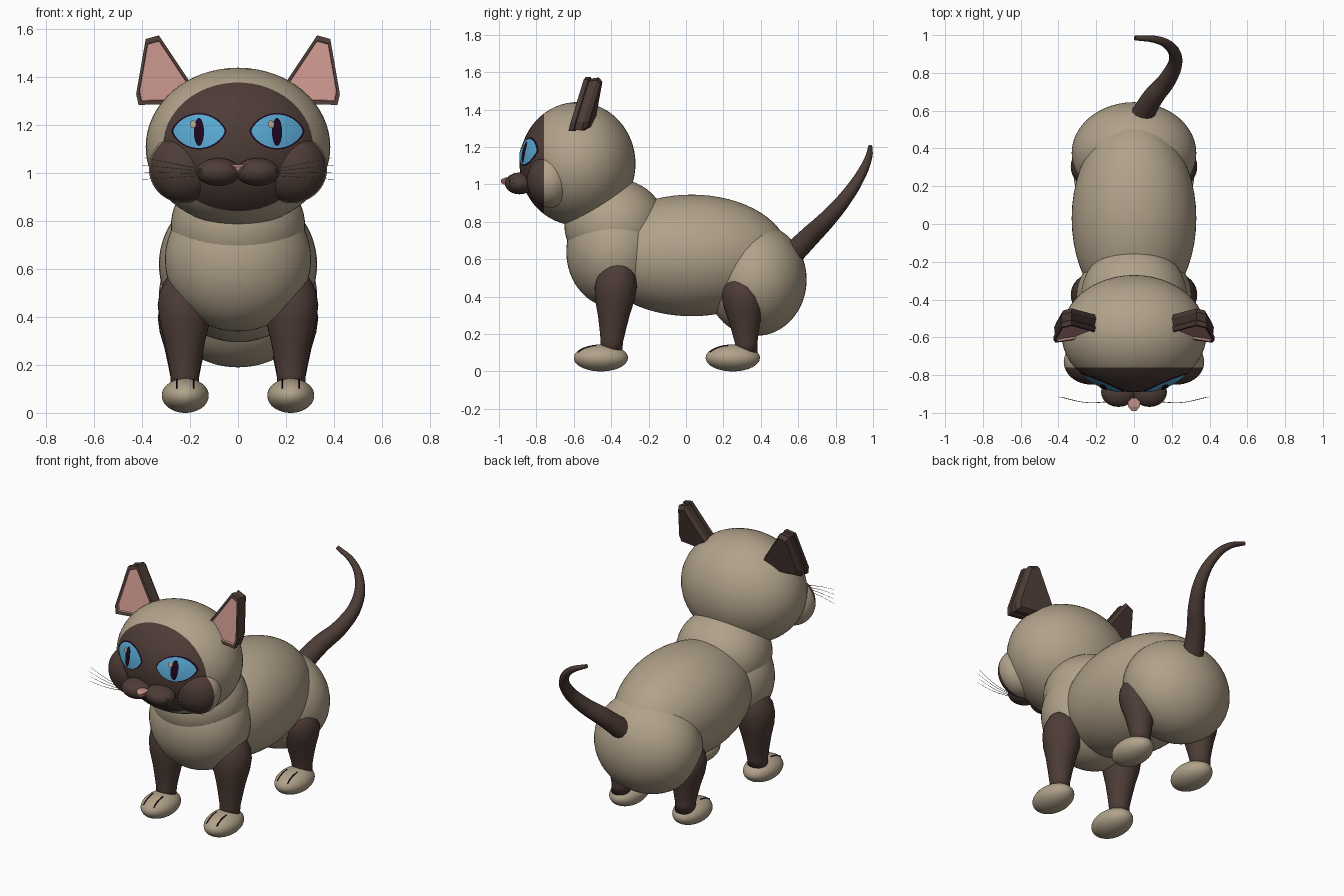
import bpy, bmesh
from math import sin, cos, pi, sqrt
from mathutils import Matrix, Vector

if "Cube" in bpy.data.objects:
    bpy.data.objects.remove(bpy.data.objects["Cube"])


def material(name, color):
    m = bpy.data.materials.new(name)
    m.use_nodes = True
    m.diffuse_color = (*color, 1)
    m.node_tree.nodes["Principled BSDF"].inputs["Base Color"].default_value = (*color, 1)
    return m


CREAM = material("cream fur", (0.44, 0.36, 0.255))
BROWN = material("dark brown fur", (0.075, 0.045, 0.037))
PINK = material("pink skin", (0.55, 0.28, 0.25))
BLUE = material("eye blue", (0.1, 0.4, 0.65))
DARK = material("dark purple", (0.012, 0.002, 0.014))

HEAD = Vector((0, -0.58, 1.11))
HEAD_R = Vector((0.385, 0.31, 0.33))
MASK_Y = -0.76
SIDES = (("left", 1), ("right", -1))


def finish(bm, name, mats, smooth=True):
    bmesh.ops.recalc_face_normals(bm, faces=bm.faces)
    mesh = bpy.data.meshes.new(name)
    for f in bm.faces:
        f.smooth = smooth
    bm.to_mesh(mesh)
    bm.free()
    for m in mats:
        mesh.materials.append(m)
    ob = bpy.data.objects.new(name, mesh)
    bpy.context.collection.objects.link(ob)
    return ob


def ellipsoid(name, center, radii, mat, masked=False):
    """Smooth ellipsoid; masked ones turn brown in front of the mask plane."""
    bm = bmesh.new()
    place = Matrix.Translation(center) @ Matrix.Diagonal((*radii, 1))
    bmesh.ops.create_uvsphere(bm, u_segments=48, v_segments=32, radius=1, matrix=place)
    if masked:
        bmesh.ops.bisect_plane(bm, geom=bm.verts[:] + bm.edges[:] + bm.faces[:],
                               plane_co=(0, MASK_Y, 0), plane_no=(0, 1, 0))
        for f in bm.faces:
            f.material_index = int(f.calc_center_median().y < MASK_Y)
    return finish(bm, name, [mat, BROWN] if masked else [mat])


def loft(bm, rings):
    """Skin a list of equal rings of points and cap both ends."""
    rows = [[bm.verts.new(p) for p in ring] for ring in rings]
    n = len(rows[0])
    skins = []
    for a, b in zip(rows, rows[1:]):
        skins.append([bm.faces.new((a[i], a[(i + 1) % n], b[(i + 1) % n], b[i]))
                      for i in range(n)])
    return skins, bm.faces.new(rows[0]), bm.faces.new(rows[-1])


def tube(name, points, radii, mat, bevel=1.0, res=4):
    cu = bpy.data.curves.new(name, "CURVE")
    cu.dimensions = "3D"
    cu.bevel_depth = bevel
    cu.bevel_resolution = res
    cu.use_fill_caps = True
    sp = cu.splines.new("BEZIER")
    sp.bezier_points.add(len(points) - 1)
    for bp, p, r in zip(sp.bezier_points, points, radii):
        bp.co, bp.radius = p, r
        bp.handle_left_type = bp.handle_right_type = "AUTO"
    cu.materials.append(mat)
    ob = bpy.data.objects.new(name, cu)
    bpy.context.collection.objects.link(ob)
    return ob


def face_plate(name, cx, cz, rx, rz, power, lift, mat):
    """Thin patch hugging the front of the head; power sharpens its corners."""
    bm = bmesh.new()

    def point(s, t):
        x = cx + s * rx * cos(t)
        z = cz + s * rz * sin(t) * abs(sin(t)) ** power
        d = 1 - (x / HEAD_R.x) ** 2 - ((z - HEAD.z) / HEAD_R.z) ** 2
        return bm.verts.new((x, HEAD.y - HEAD_R.y * sqrt(d) - lift, z))

    n = 40
    rows = [[point(s / 6, 2 * pi * i / n) for i in range(n)] for s in range(1, 7)]
    mid = point(0, 0)
    for i in range(n):
        j = (i + 1) % n
        bm.faces.new((mid, rows[0][i], rows[0][j]))
        for a, b in zip(rows, rows[1:]):
            bm.faces.new((a[i], b[i], b[j], a[j]))
    ob = finish(bm, name, [mat])
    if ob.data.polygons[0].normal.y > 0:
        ob.data.flip_normals()
    return ob


# Torso and head
ellipsoid("belly", (0, 0.03, 0.62), (0.33, 0.52, 0.325), CREAM)
ellipsoid("chest", (0, -0.38, 0.64), (0.305, 0.26, 0.30), CREAM)
ellipsoid("neck", (0, -0.38, 0.78), (0.28, 0.27, 0.25), CREAM)
ellipsoid("hips", (0, 0.375, 0.49), (0.33, 0.27, 0.30), CREAM)
ellipsoid("head", HEAD, HEAD_R, CREAM, masked=True)

# Nose: a small pink wedge, wide on top
bm = bmesh.new()
loft(bm, [[(-0.032, y, 1.036 - d), (0.032, y, 1.036 - d), (0, y, 0.995 + d)]
          if d == 0 else [(-0.012, y, 1.026), (0.012, y, 1.026), (0, y, 1.008)]
          for y, d in ((-0.92, 0), (-0.965, 0), (-0.99, 1))])
finish(bm, "nose", [PINK], smooth=False)

# Tail
tube("tail",
     [(0.04, 0.57, 0.63), (0.10, 0.67, 0.73), (0.18, 0.77, 0.83), (0.22, 0.87, 0.95),
      (0.19, 0.94, 1.06), (0.12, 0.975, 1.14), (0.005, 0.985, 1.2)],
     [0.062, 0.055, 0.046, 0.036, 0.027, 0.02, 0.012], BROWN)

LEG = [(0.1, 0.058), (0.16, 0.06), (0.22, 0.07), (0.3, 0.085), (0.38, 0.105),
       (0.45, 0.113), (0.51, 0.104), (0.56, 0.078), (0.59, 0.045), (0.6, 0.01)]
EAR = [(0.14, 1.29), (0.33, 1.575), (0.385, 1.56), (0.425, 1.33), (0.415, 1.285)]


def leg(name, x, y, height, lean):
    bm = bmesh.new()
    rings = []
    for z, r in LEG:
        cy = y + lean * (z - 0.1)
        rings.append([(x + r * cos(a), cy + r * sin(a), 0.1 + (z - 0.1) * height)
                      for a in (2 * pi * i / 32 for i in range(32))])
    loft(bm, rings)
    finish(bm, name, [BROWN])


def paw(name, x, y):
    rx, ry, rz = 0.098, 0.145, 0.072
    ellipsoid(name, (x, y, rz), (rx, ry, rz), CREAM)
    for k, dx in enumerate((-0.035, 0.035)):
        pts = []
        for i in range(5):
            dz = 0.03 + 0.009 * i
            d = max(0, 1 - (dx / rx) ** 2 - (dz / rz) ** 2)
            pts.append((x + dx, y - ry * sqrt(d), rz + dz))
        tube(f"{name}_toe_line_{k + 1}", pts, [1] * 5, DARK, bevel=0.004, res=1)


def ear(name, s):
    cx, cz = 0.325, 1.41

    def ring(scale, depth):
        pts = []
        for x, z in EAR:
            x, z = cx + (x - cx) * scale, cz + (z - cz) * scale
            pts.append((s * x, -0.61 + 0.28 * (z - 1.29) - 0.15 * (x - 0.3) + depth, z))
        return pts

    bm = bmesh.new()
    skins, back, inner = loft(bm, [ring(0.84, 0.095), ring(0.98, 0.07), ring(0.94, 0.03),
                                   ring(1, 0.025), ring(1, 0), ring(0.87, 0),
                                   ring(0.85, 0.012)])
    for f in skins[-1] + [inner]:
        f.material_index = 1
    finish(bm, name, [BROWN, PINK], smooth=False)


for side, s in SIDES:
    # Legs and paws
    leg(f"{side}_front_leg", s * 0.222, -0.4, 1.0, 0.07)
    paw(f"{side}_front_paw", s * 0.22, -0.455)
    leg(f"{side}_hind_leg", s * 0.222, 0.325, 0.85, -0.06)
    paw(f"{side}_hind_paw", s * 0.22, 0.25)

    # Cheeks, muzzle and ears
    ellipsoid(f"{side}_cheek", (s * 0.225, -0.73, 1.02), (0.147, 0.12, 0.145), CREAM, True)
    ellipsoid(f"{side}_muzzle", (s * 0.082, -0.89, 1.005), (0.092, 0.078, 0.058), BROWN)
    ear(f"{side}_ear", s)

    # Eyes: rim, iris, slit pupil and glint
    ex = s * 0.163
    face_plate(f"{side}_eye_rim", ex, 1.175, 0.115, 0.076, 0.35, 0.004, DARK)
    face_plate(f"{side}_iris", ex, 1.175, 0.107, 0.07, 0.35, 0.008, BLUE)
    face_plate(f"{side}_pupil", ex, 1.172, 0.021, 0.058, 0, 0.013, DARK)
    face_plate(f"{side}_glint", ex - 0.025, 1.204, 0.012, 0.016, 0, 0.017, CREAM)

    # Whiskers fan out from the muzzle
    for k in range(4):
        rise = 0.025 * k - 0.03
        tube(f"{side}_whisker_{k + 1}",
             [(s * 0.12, -0.94, 1.0 + rise * 0.2), (s * 0.25, -0.945, 1.005 + rise * 0.7),
              (s * (0.4 - 0.01 * (k % 2)), -0.915, 1.01 + rise * 1.2)],
             [1, 0.8, 0.4], CREAM, bevel=0.002, res=0)
